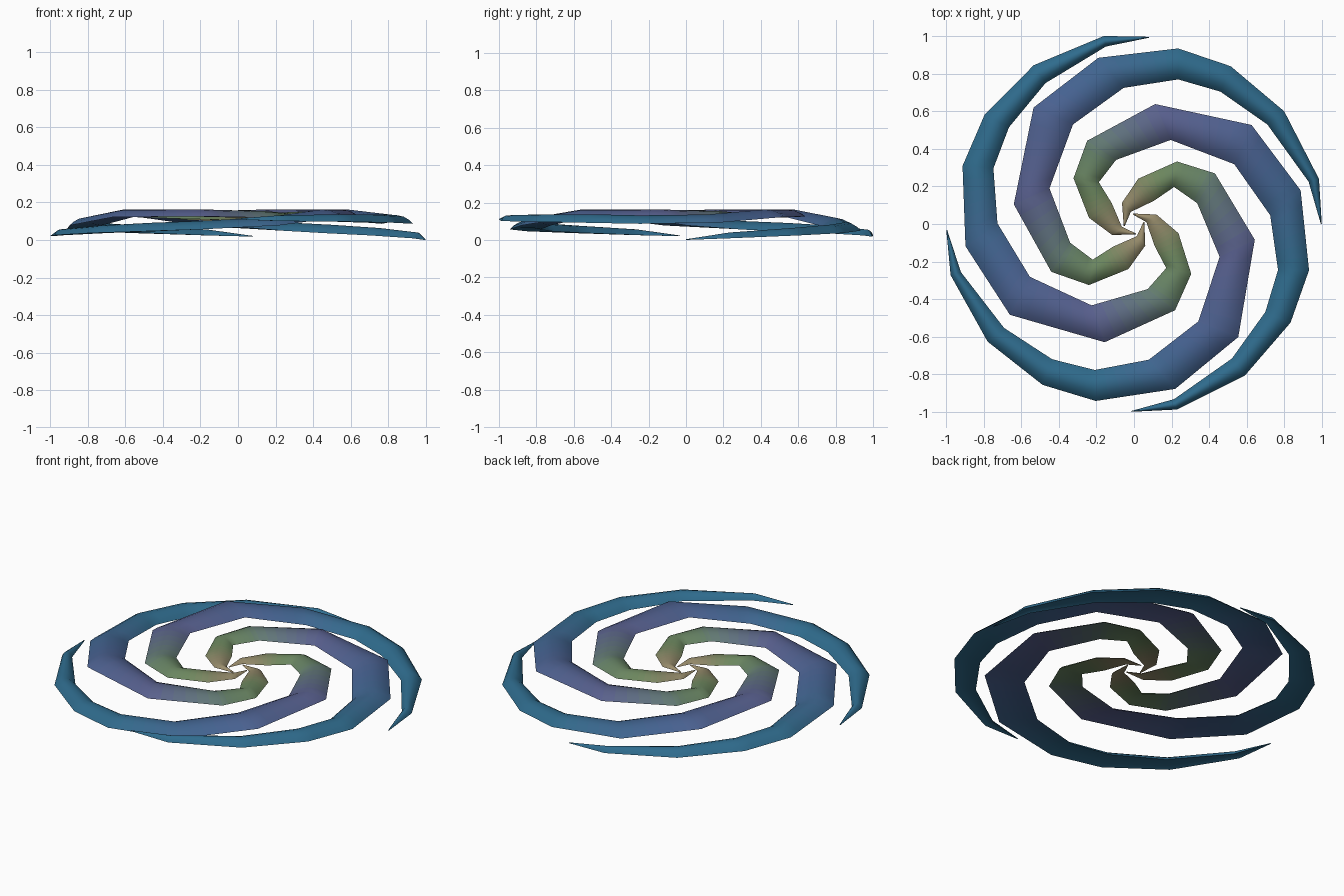
import bpy, math
from mathutils import Vector, Matrix

if "Cube" in bpy.data.objects:
    bpy.data.objects.remove(bpy.data.objects["Cube"])

# Stations along one arm, tip to centre: outer x, y, inner x, y, mid height, half thickness
STATIONS = [
    (1.00, 0.00, 0.995, 0.00, 0.002, 0.002),
    (0.985, 0.24, 0.93, 0.225, 0.023, 0.017),
    (0.80, 0.60, 0.71, 0.53, 0.042, 0.022),
    (0.515, 0.84, 0.46, 0.705, 0.057, 0.025),
    (0.235, 0.935, 0.235, 0.77, 0.070, 0.025),
    (-0.19, 0.885, -0.055, 0.725, 0.094, 0.024),
    (-0.535, 0.62, -0.325, 0.53, 0.141, 0.022),
    (-0.64, 0.105, -0.45, 0.19, 0.142, 0.021),
    (-0.44, -0.255, -0.34, -0.10, 0.134, 0.020),
    (-0.24, -0.325, -0.22, -0.19, 0.127, 0.019),
    (-0.03, -0.24, -0.11, -0.12, 0.119, 0.016),
    (0.06, -0.115, 0.015, -0.065, 0.112, 0.010),
    (0.055, 0.01, 0.05, 0.01, 0.106, 0.002),
]
# Colour along the arm: station, linear rgb
COLOURS = [(0, (.028, .15, .27)), (4, (.028, .145, .26)), (5.6, (.06, .12, .28)),
           (7, (.10, .115, .27)), (8.3, (.13, .22, .13)), (9.5, (.15, .24, .11)),
           (10.5, (.26, .23, .13)), (12, (.38, .30, .17))]
STEPS = 6
# Cross-section: across (0 outer, 1 inner), height in half thicknesses; arched top, shallow hollow below
SECTION = [(0, -.8), (.12, .0), (.3, .7), (.5, 1), (.7, .7), (.88, .0),
           (1, -.8), (.7, -.4), (.3, -.4)]
SIDES = len(SECTION)
SHARP = (0, 6)


def colour_at(t):
    for (a, ca), (b, cb) in zip(COLOURS, COLOURS[1:]):
        if t <= b:
            return tuple(Vector(ca).lerp(Vector(cb), (t - a) / (b - a))) + (1,)


def ring(t, lift):
    # arched section at position t
    i = min(int(t), len(STATIONS) - 2)
    ox, oy, ix, iy, z, h = (a + (b - a) * (t - i)
                            for a, b in zip(STATIONS[i], STATIONS[i + 1]))
    z += lift * max(0, 1 - t / 6)
    outer, inner = Vector((ox, oy, z)), Vector((ix, iy, z))
    return [outer.lerp(inner, u) + Vector((0, 0, h * v)) for u, v in SECTION]


count = (len(STATIONS) - 1) * STEPS
mats = []
for s in range(count):
    m = bpy.data.materials.new(f"arm_colour_{s}")
    m.diffuse_color = colour_at((s + 0.5) / STEPS)
    m.use_nodes = True
    m.node_tree.nodes["Principled BSDF"].inputs["Base Color"].default_value = m.diffuse_color
    mats.append(m)


def spiral_arm(name, angle, lift):
    rot = Matrix.Rotation(math.radians(angle), 3, 'Z')
    verts = [rot @ p for s in range(count + 1) for p in ring(s / STEPS, lift)]
    faces = []
    for s in range(count):
        for k in range(SIDES):
            a, b = s * SIDES + k, s * SIDES + (k + 1) % SIDES
            faces.append((a, a + SIDES, b + SIDES, b))
    faces += [tuple(range(SIDES)), tuple(reversed(range(count * SIDES, (count + 1) * SIDES)))]
    me = bpy.data.meshes.new(name)
    me.from_pydata(verts, [], faces)
    for m in mats:
        me.materials.append(m)
    for p in me.polygons:
        p.material_index = min(p.index // SIDES, count - 1) if p.index != count * SIDES else 0
        p.use_smooth = True
    # crisp rims between the arched top and the underside
    for e in me.edges:
        a, b = e.vertices
        e.use_edge_sharp = a % SIDES == b % SIDES and a % SIDES in SHARP
    me.update()
    ob = bpy.data.objects.new(name, me)
    bpy.context.collection.objects.link(ob)


# Four arms, slightly uneven in spacing and height
for name, angle, lift in (("right_arm", 0, 0), ("back_arm", 85.4, 0.018),
                          ("left_arm", 181.9, 0.02), ("front_arm", 269.3, 0.11)):
    spiral_arm(name, angle, lift)
